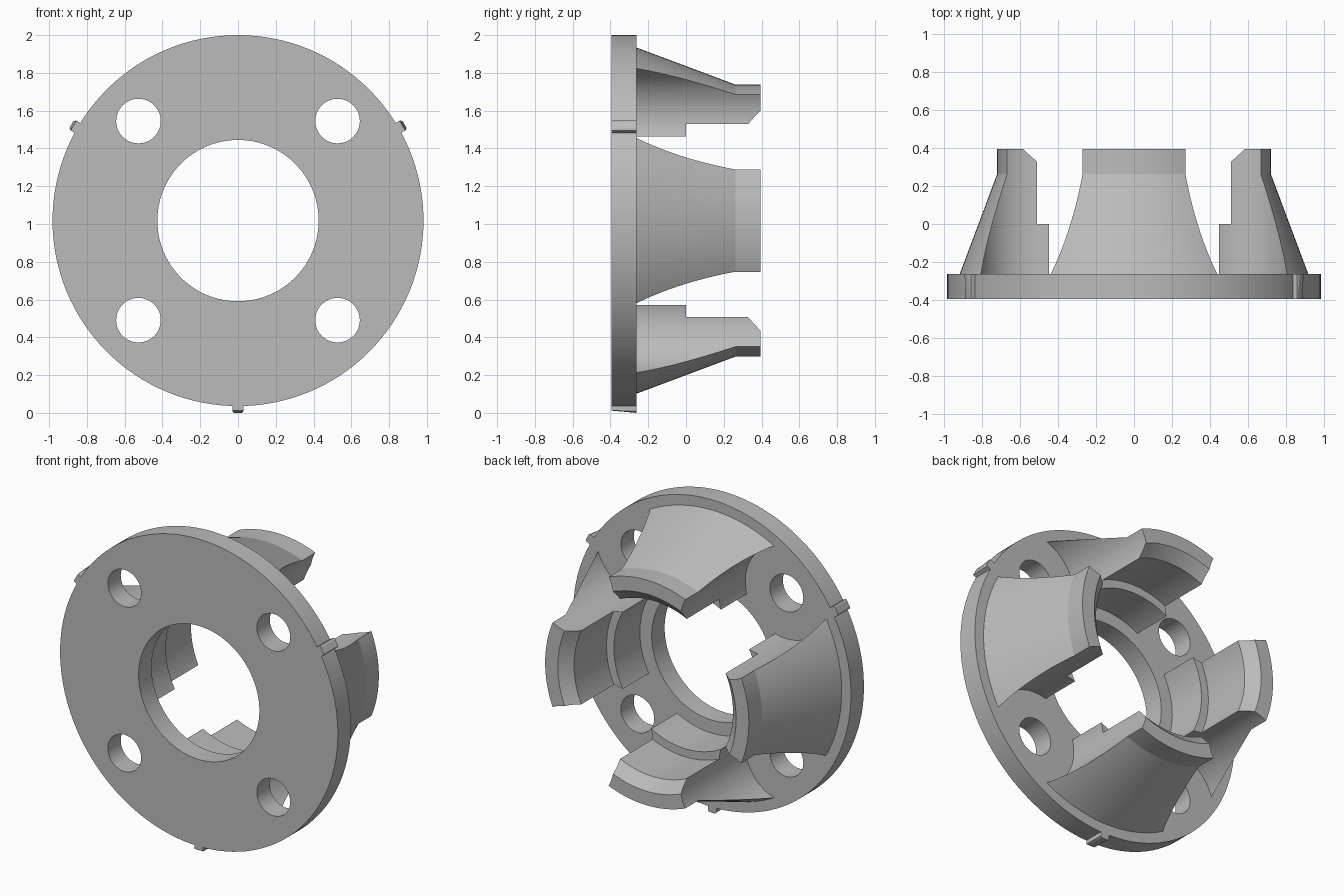
import bpy, bmesh
from math import sin, cos, pi, radians
from mathutils import Matrix

AXIS_Z = 1.018                 # height of the centre axis
FRONT, FACE, BACK = -0.394, -0.263, 0.394
BOLT = 0.527                   # bolt hole offset in x and z

old = bpy.data.objects.get("Cube")
if old:
    bpy.data.objects.remove(old, do_unlink=True)

grey = bpy.data.materials.new("plain grey")
grey.use_nodes = True
colour = (0.5, 0.5, 0.5, 1)
grey.diffuse_color = colour
for node in grey.node_tree.nodes:
    if node.type == 'BSDF_PRINCIPLED':
        node.inputs["Base Color"].default_value = colour


def make_object(name, bm):
    bmesh.ops.recalc_face_normals(bm, faces=bm.faces[:])
    mesh = bpy.data.meshes.new(name)
    bm.to_mesh(mesh)
    bm.free()
    mesh.materials.append(grey)
    obj = bpy.data.objects.new(name, mesh)
    obj.location.z = AXIS_Z
    bpy.context.collection.objects.link(obj)
    return obj


def cylinder(name, radius, y0, y1, x=0, z=0, sides=64):
    bm = bmesh.new()
    place = Matrix.Translation((x, (y0 + y1) / 2, z)) @ Matrix.Rotation(pi / 2, 4, 'X')
    bmesh.ops.create_cone(bm, cap_ends=True, segments=sides, radius1=radius,
                          radius2=radius, depth=y1 - y0, matrix=place)
    return make_object(name, bm)


def cut(obj, cutters):
    for cutter in cutters:
        mod = obj.modifiers.new("cut", 'BOOLEAN')
        mod.operation = 'DIFFERENCE'
        mod.solver = 'EXACT'
        mod.object = cutter
    bpy.context.view_layer.update()
    graph = bpy.context.evaluated_depsgraph_get()
    mesh = bpy.data.meshes.new_from_object(obj.evaluated_get(graph))
    obj.modifiers.clear()
    obj.data = mesh
    for cutter in cutters:
        bpy.data.objects.remove(cutter, do_unlink=True)


def sector(name, profile, half_angle, steps):
    """Sweep a (radius, y) profile around the y axis, centred on +z."""
    bm = bmesh.new()
    rings = []
    for i in range(steps + 1):
        a = half_angle * (2 * i / steps - 1)
        rings.append([bm.verts.new((r * sin(a), y, r * cos(a))) for r, y in profile])
    n = len(profile)
    for a, b in zip(rings, rings[1:]):
        for j in range(n):
            k = (j + 1) % n
            bm.faces.new((a[j], a[k], b[k], b[j]))
    bm.faces.new(rings[0])
    bm.faces.new(rings[-1])
    return make_object(name, bm)


# Flange disc with a central bore and four bolt holes
flange = cylinder("flange", 0.982, FRONT, FACE, sides=128)
holes = [cylinder("bore_cutter", 0.427, -0.6, 0, sides=96)]
holes += [cylinder("bolt_cutter", 0.118, -0.6, 0, sx * BOLT, sz * BOLT, 48)
          for sx in (-1, 1) for sz in (-1, 1)]
cut(flange, holes)
parts = [flange]

# Jaw: tapered outside, stepped and chamfered inside, sides scooped around the bolts
jaw_profile = [(0.51, FACE - 0.004), (0.918, FACE - 0.004), (0.72, 0.262),
               (0.72, BACK), (0.63, BACK), (0.562, 0.328), (0.562, 0), (0.51, 0)]
jaw = sector("jaw_top", jaw_profile, radians(42), 32)
cut(jaw, [cylinder("scoop_cutter", 0.292, -0.6, 0.6, s * BOLT, BOLT, 96)
          for s in (-1, 1)])
parts.append(jaw)
for i, side in enumerate(("left", "bottom", "right"), 1):
    copy = bpy.data.objects.new("jaw_" + side, jaw.data.copy())
    copy.location.z = AXIS_Z
    copy.rotation_euler.y = i * pi / 2
    bpy.context.collection.objects.link(copy)
    parts.append(copy)

# Three small locating keys on the rim, with bevelled tips
key_outline = [(-0.03, 0.96), (-0.03, 1.008), (-0.02, 1.018),
               (0.02, 1.018), (0.03, 1.008), (0.03, 0.96)]
for side, angle in (("left", 60), ("bottom", 180), ("right", 300)):
    bm = bmesh.new()
    face = bm.faces.new([bm.verts.new((x, FACE, z)) for x, z in key_outline])
    grown = bmesh.ops.extrude_face_region(bm, geom=[face])["geom"]
    for v in grown:
        if isinstance(v, bmesh.types.BMVert):
            v.co.y = FRONT
            v.co.z = min(v.co.z, 1.006)
    key = make_object("key_" + side, bm)
    key.rotation_euler.y = radians(angle)

# Smooth round surfaces, crisp edges
bpy.ops.object.select_all(action='DESELECT')
for part in parts:
    part.select_set(True)
bpy.context.view_layer.objects.active = flange
bpy.ops.object.shade_smooth_by_angle(angle=radians(15))
